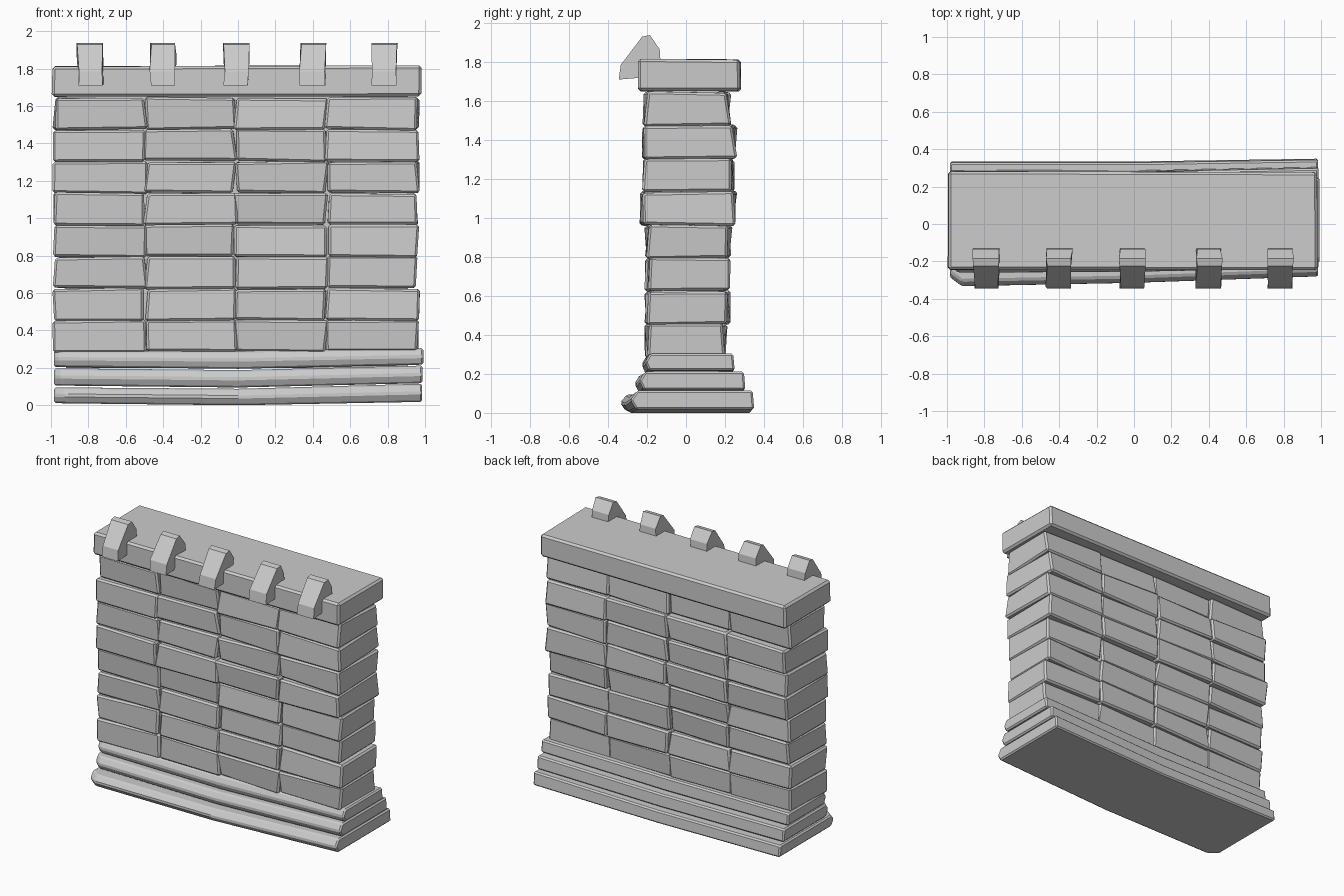
import bpy, bmesh, random

if "Cube" in bpy.data.objects:
    bpy.data.objects.remove(bpy.data.objects["Cube"])

random.seed(7)


def finish(bm, name, bevel):
    bmesh.ops.recalc_face_normals(bm, faces=bm.faces)
    if bevel:
        edges = [e for e in bm.edges if e.calc_face_angle(0) > 0.3]
        bmesh.ops.bevel(bm, geom=edges, offset=bevel, segments=1,
                        profile=0.5, affect='EDGES', clamp_overlap=True)
    mesh = bpy.data.meshes.new(name)
    bm.to_mesh(mesh)
    bm.free()
    obj = bpy.data.objects.new(name, mesh)
    bpy.context.collection.objects.link(obj)
    return obj


def loft(name, sections, bevel):
    """Join matching cross-sections into one closed, bevelled solid."""
    bm = bmesh.new()
    rings = [[bm.verts.new(p) for p in s] for s in sections]
    n = len(rings[0])
    for a, b in zip(rings, rings[1:]):
        for i in range(n):
            j = (i + 1) % n
            bm.faces.new((a[i], a[j], b[j], b[i]))
    bm.faces.new(rings[0])
    bm.faces.new(rings[-1])
    return finish(bm, name, bevel)


def rect(x, y0, y1, z0, z1, jx=0, jy=0, jz=0):
    r = random.uniform
    return [(x + r(-jx, jx), y + r(-jy, jy), z + r(-jz, jz))
            for y, z in ((y0, z0), (y1, z0), (y1, z1), (y0, z1))]


def step_section(x, y0, y1, z0, z1, slope):
    """Plinth cross-section whose worn front edge comes to a blunt nose."""
    return [(x, y0 + slope * 0.8, z0), (x, y1, z0), (x, y1 - 0.008, z1),
            (x, y0 + slope, z1), (x, y0, z0 + 0.5 * (z1 - z0))]


# Stepped, slightly sagging plinth: (x, front y, back y, bottom z, top z)
plinth = [
    [(-0.985, -0.29, 0.335, 0.012, 0.095), (-0.92, -0.338, 0.335, 0.01, 0.095),
     (0, -0.32, 0.335, 0.0, 0.088), (0.985, -0.285, 0.35, 0.018, 0.115)],
    [(-0.985, -0.225, 0.29, 0.105, 0.197), (-0.94, -0.265, 0.29, 0.105, 0.197),
     (0, -0.26, 0.287, 0.095, 0.188), (0.987, -0.24, 0.305, 0.118, 0.212)],
    [(-0.985, -0.20, 0.24, 0.205, 0.292), (-0.95, -0.228, 0.24, 0.205, 0.292),
     (0, -0.225, 0.237, 0.195, 0.29), (0.992, -0.21, 0.25, 0.217, 0.305)],
]
for i, secs in enumerate(plinth):
    loft(f"plinth_step_{i + 1}",
         [step_section(*s, 0.035 - 0.005 * i) for s in secs], 0.01)

# Mortar core closing the joints
loft("mortar_core", [rect(x, -0.17, 0.17, 0.2, 1.7) for x in (-0.92, 0.91)], 0)

# Rough bricks stacked in eight courses of four
depths = [(-0.20, 0.20), (-0.20, 0.215), (-0.20, 0.215), (-0.20, 0.225),
          (-0.225, 0.25), (-0.215, 0.24), (-0.215, 0.25), (-0.21, 0.22)]
columns = [-0.98, -0.495, -0.015, 0.475, 0.96]
for row, (y0, y1) in enumerate(depths):
    z0 = 0.284 + row * 0.17
    for col in range(4):
        ends = [rect(x, y0, y1, z0, z0 + 0.17, 0.014, 0.015, 0.006)
                for x in (columns[col], columns[col + 1])]
        loft(f"brick_{row + 1}_{col + 1}", ends, 0.012)

# Coping slab
loft("coping_slab", [rect(-0.995, -0.245, 0.28, 1.65, 1.812, 0.006, 0.004, 0.003),
                     rect(0.982, -0.245, 0.28, 1.65, 1.814, 0.006, 0.004, 0.003)], 0.014)

# Sloping hook stones along the front edge
hook = [(-0.345, 1.71), (-0.335, 1.785), (-0.225, 1.93), (-0.185, 1.938),
        (-0.135, 1.865), (-0.13, 1.79), (-0.225, 1.72)]
for i, x in enumerate((-0.79, -0.40, -0.01, 0.40, 0.785)):
    sides = []
    for sx in (-0.067, 0.067):
        sides.append([(x + sx + random.uniform(-0.007, 0.007), y, z)
                      for y, z in hook])
    loft(f"hook_stone_{i + 1}", sides, 0)
